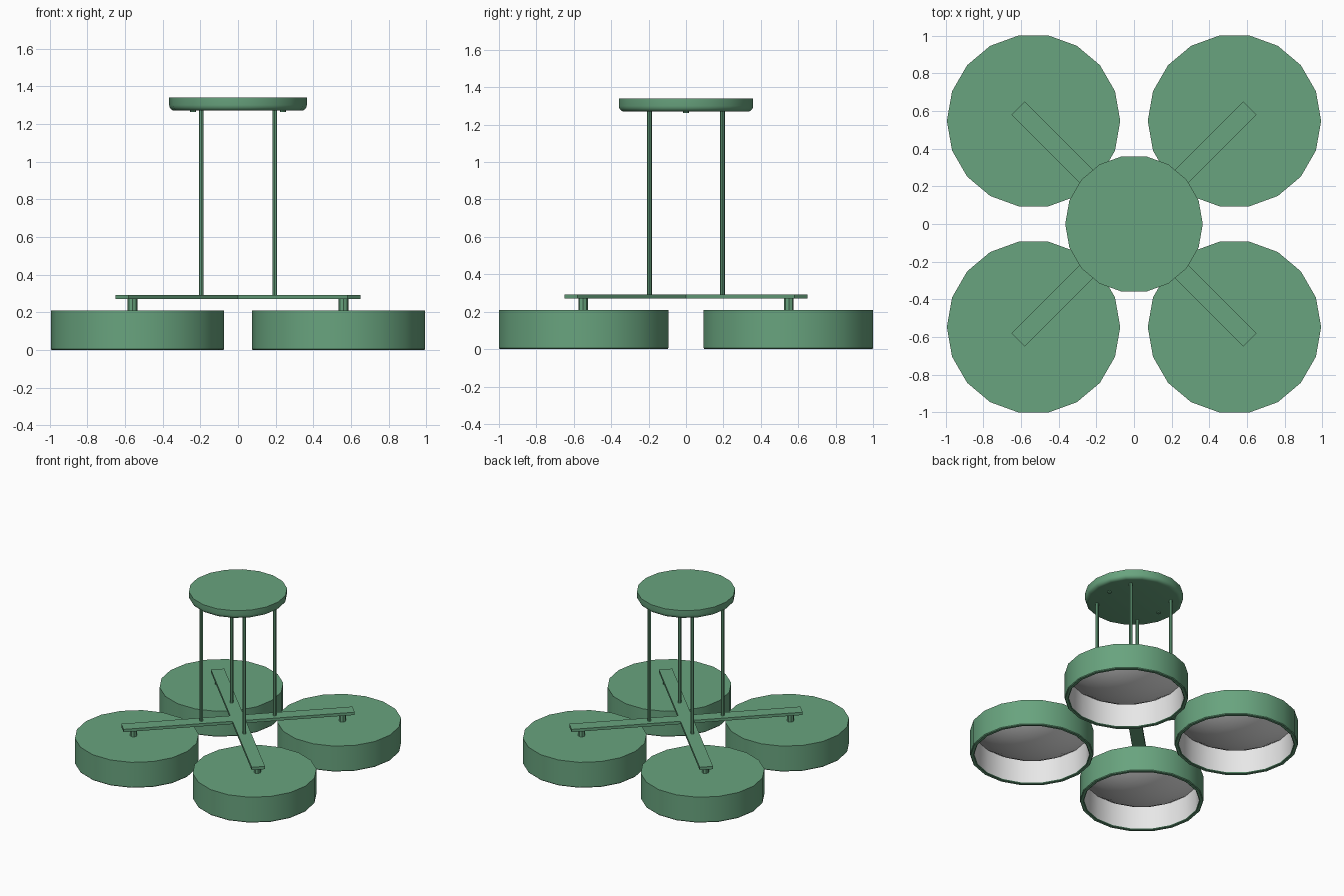
import bpy
from math import sin, cos, tan, pi, radians

default = bpy.data.objects.get("Cube")
if default:
    bpy.data.objects.remove(default, do_unlink=True)


def material(name, color):
    m = bpy.data.materials.new(name)
    m.use_nodes = True
    m.diffuse_color = color
    m.node_tree.nodes["Principled BSDF"].inputs["Base Color"].default_value = color
    return m


green = material("sage green", (0.14, 0.37, 0.21, 1))
white = material("white", (0.8, 0.8, 0.8, 1))
parts = []


def add_part(name, verts, faces, mat, at=(0, 0, 0)):
    mesh = bpy.data.meshes.new(name)
    mesh.from_pydata(verts, [], faces)
    mesh.materials.append(mat)
    ob = bpy.data.objects.new(name, mesh)
    ob.location = at
    bpy.context.collection.objects.link(ob)
    parts.append(ob)
    return ob


def lathe(name, profile, mat, at=(0, 0, 0), sides=18):
    """Turn a (radius, height) profile round z; an upward profile faces outward."""
    verts, rings, faces = [], [], []
    for r, z in profile:
        start = len(verts)
        if r == 0:
            verts.append((0, 0, z))
            rings.append([start] * sides)
        else:
            verts += [(r * cos(2 * pi * k / sides), r * sin(2 * pi * k / sides), z)
                      for k in range(sides)]
            rings.append(list(range(start, start + sides)))
    for low, high in zip(rings, rings[1:]):
        for k in range(sides):
            n = (k + 1) % sides
            quad = [low[k], low[n], high[n], high[k]]
            faces.append(list(dict.fromkeys(quad)))
    return add_part(name, verts, faces, mat, at)


def rod(name, radius, z0, z1, x, y, sides=8):
    return lathe(name, [(0, z0), (radius, z0), (radius, z1), (0, z1)], green, (x, y, 0), sides)


# Ceiling canopy with a rounded lower edge
round_edge = [(0.335 + 0.03 * sin(a), 1.30 - 0.03 * cos(a))
              for a in (k * pi / 8 for k in range(5))]
lathe("canopy", [(0, 1.27)] + round_edge + [(0.365, 1.34), (0, 1.34)], green)
for x in (-0.238, 0.238):
    rod("canopy_screw", 0.016, 1.262, 1.272, x, 0)

# Diagonal cross arms as one extruded plus shape
half_width, reach = 0.05, 0.87
outline = []
for k in range(4):
    a = pi / 4 + k * pi / 2
    for u, v in ((reach, -half_width), (reach, half_width), (half_width, half_width)):
        outline.append((u * cos(a) - v * sin(a), u * sin(a) + v * cos(a)))
n = len(outline)
verts = [(x, y, z) for z in (0.27, 0.293) for x, y in outline]
faces = [list(range(n))[::-1], list(range(n, 2 * n))]
faces += [(k, (k + 1) % n, (k + 1) % n + n, k + n) for k in range(n)]
add_part("cross_arms", verts, faces, green)

# Profiles of the drum shade and of its white lining with a bulging diffuser
shade_profile = [(0.428, 0.02), (0.43, 0.004), (0.435, 0), (0.455, 0),
                 (0.46, 0.006), (0.46, 0.21), (0, 0.21)]
rim, rim_z, slope = 0.425, 0.198, radians(37)
ball = rim / sin(slope)
lining_profile = [(ball * sin(slope * k / 6),
                   rim_z + ball * (cos(slope) - cos(slope * k / 6))) for k in range(7)]
lining_profile.append((0.428, 0.008))

# Four lamps, each with a hanging rod and a stem
for sx in (-1, 1):
    for sy in (-1, 1):
        side = ("front" if sy < 0 else "back") + ("_left" if sx > 0 else "_right")
        centre = (sx * 0.533, sy * 0.547, 0)
        lathe(side + "_shade", shade_profile, green, centre)
        lathe(side + "_diffuser", lining_profile, white, centre)
        rod(side + "_stem", 0.026, 0.205, 0.275, sx * 0.56, sy * 0.55)
        rod(side + "_rod", 0.013, 0.285, 1.275, sx * 0.195, sy * 0.195)

# Smooth shading with sharp creases kept
bpy.ops.object.select_all(action="DESELECT")
for ob in parts:
    ob.select_set(True)
bpy.context.view_layer.objects.active = parts[0]
bpy.ops.object.shade_smooth_by_angle(angle=radians(30))
